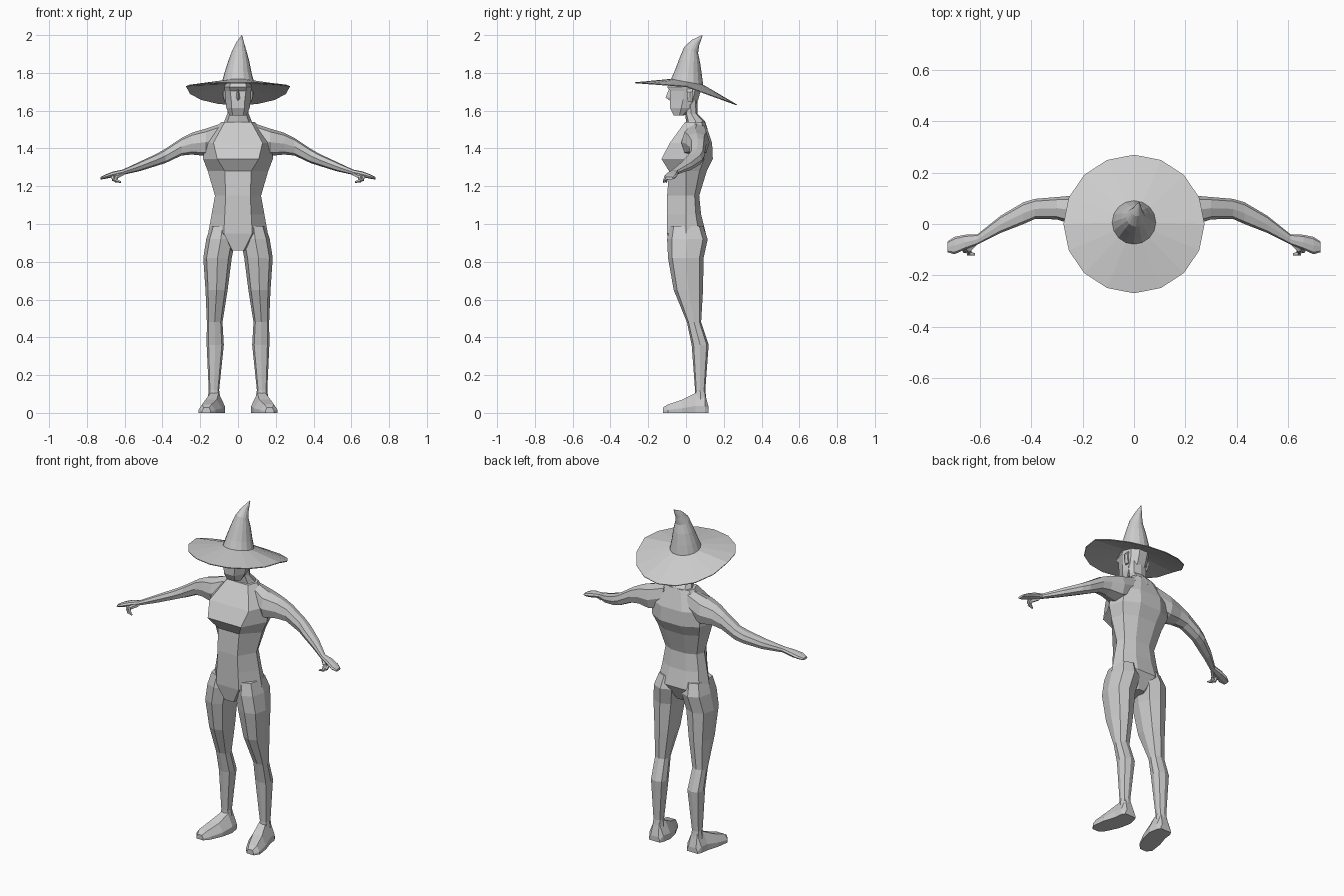
import bpy, bmesh, math
from mathutils import Vector

mat = bpy.data.materials.new("plain grey")
mat.diffuse_color = (0.6, 0.6, 0.6, 1)


def loft(name, rings, mirror=False):
    """Skin a list of equal-length point rings, cap both ends, flat shaded."""
    bm = bmesh.new()
    loops = [[bm.verts.new(p) for p in r] for r in rings]
    n = len(loops[0])
    for a, b in zip(loops, loops[1:]):
        for i in range(n):
            j = (i + 1) % n
            bm.faces.new((a[i], a[j], b[j], b[i]))
    bm.faces.new(loops[0])
    bm.faces.new(loops[-1])
    bmesh.ops.recalc_face_normals(bm, faces=bm.faces)
    me = bpy.data.meshes.new(name)
    bm.to_mesh(me)
    bm.free()
    me.materials.append(mat)
    ob = bpy.data.objects.new(name, me)
    bpy.context.collection.objects.link(ob)
    if mirror:
        ob.modifiers.new("mirror", 'MIRROR').use_mirror_merge = False
    return ob


def oval(a0, a1, b0, b1, n=8):
    """Points of an oval filling the given box, slightly squared."""
    pts = []
    for i in range(n):
        t = 2 * math.pi * i / n
        k = 1.0 if i % 2 == 0 else 1.08
        pts.append(((a0 + a1) / 2 + (a1 - a0) / 2 * k * math.cos(t),
                    (b0 + b1) / 2 + (b1 - b0) / 2 * k * math.sin(t)))
    return pts


def body_ring(z, yf, ym, yb, w, p):
    """Symmetric section: flat front panel, side point, rounded back."""
    half = [(p, yf), (w, ym), (w * 0.85, ym + (yb - ym) * 0.65), (w * 0.38, yb)]
    return [(x, y, z) for x, y in half] + [(-x, y, z) for x, y in reversed(half)]


def tube(name, path, radii, mirror=True, n=5):
    """Tapered tube through a short path."""
    path = [Vector(p) for p in path]
    rings = []
    for i, p in enumerate(path):
        d = path[min(i + 1, len(path) - 1)] - path[max(i - 1, 0)]
        q = d.to_track_quat('Z', 'Y')
        rings.append([p + q @ Vector((radii[i] * math.cos(2 * math.pi * k / n),
                                      radii[i] * math.sin(2 * math.pi * k / n), 0))
                      for k in range(n)])
    return loft(name, rings, mirror)


# Torso: z, front y, side y, back y, half width, front panel half width
loft("torso", [body_ring(*r) for r in [
    (0.86, -0.085, 0.00, 0.06, 0.04, 0.03),
    (0.95, -0.10, 0.00, 0.105, 0.158, 0.075),
    (1.05, -0.10, 0.00, 0.08, 0.14, 0.07),
    (1.15, -0.10, 0.00, 0.07, 0.122, 0.065),
    (1.28, -0.09, 0.00, 0.11, 0.16, 0.07),
    (1.345, -0.13, 0.01, 0.142, 0.185, 0.11),
    (1.43, -0.085, 0.03, 0.138, 0.18, 0.13),
    (1.54, -0.005, 0.05, 0.10, 0.09, 0.07)]])

# Neck
loft("neck", [[(x, y, z) for x, y in oval(-w, w, y0, y1)] for z, w, y0, y1 in [
    (1.50, 0.10, 0.0, 0.115), (1.545, 0.072, 0.0, 0.10),
    (1.585, 0.056, -0.005, 0.06), (1.66, 0.056, -0.02, 0.06)]])

# Head with jaw, eye hollow and brow
loft("head", [body_ring(*r) for r in [
    (1.575, -0.065, -0.035, -0.01, 0.045, 0.028),
    (1.615, -0.085, -0.025, 0.045, 0.062, 0.034),
    (1.66, -0.085, -0.015, 0.065, 0.067, 0.036),
    (1.705, -0.082, -0.01, 0.078, 0.070, 0.042),
    (1.725, -0.10, -0.01, 0.082, 0.072, 0.045),
    (1.765, -0.075, 0.0, 0.075, 0.062, 0.035)]])

# Nose wedge
loft("nose", [[(-w, -0.07, z), (w, -0.07, z), (0, y, z)] for z, w, y in [
    (1.655, 0.016, -0.088), (1.67, 0.016, -0.108), (1.715, 0.009, -0.09)]])

# Ears
loft("ear", [[(x, y, z) for x, y in oval(0.06, 0.06 + t, 0.005, 0.035, 6)]
             for z, t in [(1.645, 0.01), (1.67, 0.02), (1.70, 0.022), (1.715, 0.01)]], True)

# Arm and hand: x, y range, z range
loft("arm", [[(x, y, z) for y, z in oval(y0, y1, z0, z1)] for x, y0, y1, z0, z1 in [
    (0.08, 0.01, 0.11, 1.39, 1.535),
    (0.17, -0.025, 0.125, 1.36, 1.505),
    (0.245, 0.0, 0.11, 1.368, 1.483),
    (0.30, 0.018, 0.105, 1.362, 1.455),
    (0.385, 0.02, 0.098, 1.322, 1.398),
    (0.43, 0.0, 0.085, 1.308, 1.372),
    (0.52, -0.035, 0.032, 1.28, 1.33),
    (0.61, -0.08, -0.04, 1.26, 1.288),
    (0.66, -0.10, -0.042, 1.248, 1.278),
    (0.70, -0.118, -0.05, 1.24, 1.263),
    (0.727, -0.11, -0.068, 1.235, 1.249)]], True)

# Thumb and curled finger
tube("thumb", [(0.615, -0.07, 1.265), (0.645, -0.10, 1.25), (0.645, -0.115, 1.228),
               (0.62, -0.118, 1.222)], [0.012, 0.012, 0.010, 0.005])
tube("finger", [(0.665, -0.09, 1.258), (0.66, -0.105, 1.235), (0.635, -0.105, 1.222)],
     [0.010, 0.009, 0.005])

# Leg: z, x range, y range
loft("leg", [[(x, y, z) for x, y in oval(x0, x1, y0, y1)] for z, x0, x1, y0, y1 in [
    (0.99, 0.02, 0.145, -0.085, 0.09),
    (0.92, 0.014, 0.168, -0.10, 0.115),
    (0.82, 0.033, 0.184, -0.095, 0.093),
    (0.65, 0.055, 0.172, -0.065, 0.09),
    (0.48, 0.082, 0.165, 0.005, 0.08),
    (0.36, 0.075, 0.166, 0.03, 0.12),
    (0.12, 0.10, 0.155, 0.048, 0.102),
    (0.04, 0.088, 0.165, 0.045, 0.112)]], True)

# Foot: y, x range at the sole, top height, top inset
loft("foot", [[(x0, y, 0), (x1, y, 0), (x1, y, h * 0.35), (x1 - s, y, h),
               (x0 + s, y, h), (x0, y, h * 0.35)] for y, x0, x1, h, s in [
    (-0.123, 0.145, 0.19, 0.028, 0.008),
    (-0.095, 0.12, 0.21, 0.045, 0.02),
    (-0.02, 0.085, 0.20, 0.07, 0.028),
    (0.05, 0.07, 0.178, 0.105, 0.032),
    (0.10, 0.08, 0.172, 0.105, 0.028),
    (0.12, 0.09, 0.16, 0.03, 0.01)]], True)

# Hat brim: drooping towards the back
N = 16


def circle(rx, ry, cx, cy, height):
    out = []
    for i in range(N):
        t = 2 * math.pi * i / N
        y = cy + ry * math.sin(t)
        out.append((cx + rx * math.cos(t), y, height(y)))
    return out


def rim(y):
    return 1.73 - 0.2 * y - 0.46 * max(y, 0) * 0.35 if y > 0 else 1.73 - 0.075 * y


def inner(y):
    return 1.753 - 0.18 * y


loft("hat_brim", [circle(0.085, 0.085, 0, 0.005, lambda y: inner(y) - 0.015),
                  circle(0.274, 0.268, 0, 0.0, lambda y: rim(y) - 0.005),
                  circle(0.275, 0.27, 0, 0.0, rim),
                  circle(0.087, 0.088, 0, 0.005, inner)])

# Hat crown: base radius, centre x, centre y, height, backward tilt
loft("hat_crown", [circle(r, r, cx, cy, lambda y, z=z, cy=cy, k=k: z - k * (y - cy))
                   for r, cx, cy, z, k in [
    (0.087, 0.0, 0.005, 1.745, 0.18),
    (0.072, 0.0, 0.012, 1.80, 0.15),
    (0.055, 0.004, 0.02, 1.865, 0.2),
    (0.037, 0.007, 0.027, 1.92, 0.45),
    (0.02, 0.012, 0.05, 1.96, 0.7),
    (0.002, 0.02, 0.085, 1.998, 0.7)]])
